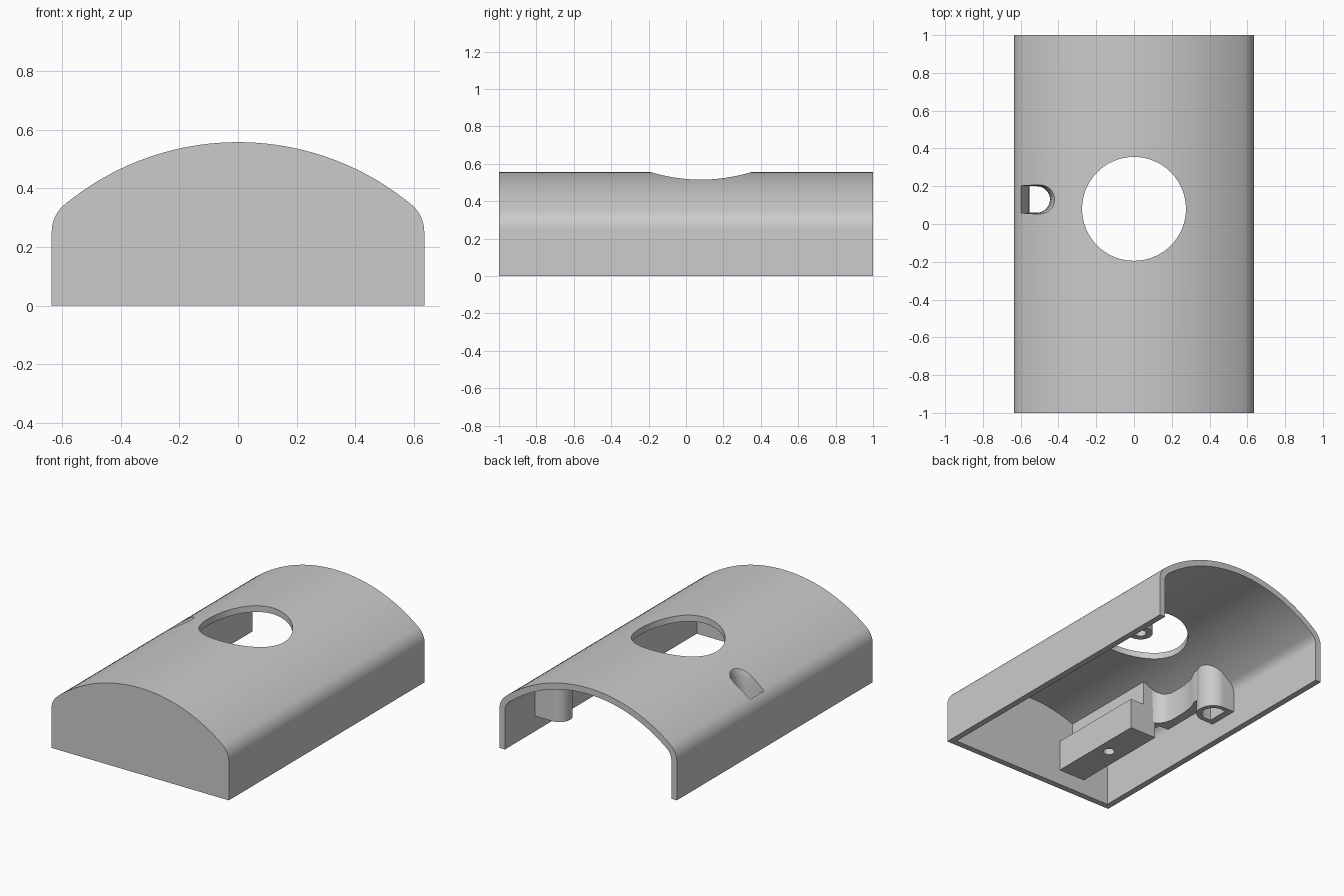
import bpy, bmesh, math

cube = bpy.data.objects.get("Cube")
if cube:
    bpy.data.objects.remove(cube)

grey = bpy.data.materials.new("plain_grey")
grey.use_nodes = True
GREY = (0.6, 0.6, 0.6, 1)
grey.diffuse_color = GREY
grey.node_tree.nodes["Principled BSDF"].inputs["Base Color"].default_value = GREY


def loft(name, rings):
    """Solid from matching rings of 3D points, capped at both ends."""
    bm = bmesh.new()
    loops = [[bm.verts.new(p) for p in ring] for ring in rings]
    n = len(loops[0])
    for a, b in zip(loops, loops[1:]):
        for i in range(n):
            j = (i + 1) % n
            bm.faces.new((a[i], a[j], b[j], b[i]))
    bm.faces.new(loops[0])
    bm.faces.new(loops[-1])
    bmesh.ops.recalc_face_normals(bm, faces=bm.faces)
    mesh = bpy.data.meshes.new(name)
    bm.to_mesh(mesh)
    bm.free()
    mesh.materials.append(grey)
    ob = bpy.data.objects.new(name, mesh)
    bpy.context.collection.objects.link(ob)
    return ob


def prism(name, plan, z0, z1):
    return loft(name, [[(x, y, z) for x, y in plan] for z in (z0, z1)])


def box(name, x0, x1, y0, y1, z0, z1):
    return prism(name, [(x0, y0), (x1, y0), (x1, y1), (x0, y1)], z0, z1)


def arc(cx, cy, r, start, end, n):
    angles = [math.radians(start + (end - start) * i / n) for i in range(n + 1)]
    return [(cx + r * math.cos(a), cy + r * math.sin(a)) for a in angles]


def circle(cx, cy, r, n=32):
    return arc(cx, cy, r, 0, 360, n)[:-1]


def boolean(ob, other, operation, keep=False):
    """Apply a boolean straight away and drop the helper."""
    mod = ob.modifiers.new("bool", 'BOOLEAN')
    mod.operation = operation
    mod.solver = 'EXACT'
    mod.object = other
    bpy.context.view_layer.update()
    graph = bpy.context.evaluated_depsgraph_get()
    mesh = bpy.data.meshes.new_from_object(ob.evaluated_get(graph))
    ob.modifiers.clear()
    ob.data = mesh
    if not keep:
        bpy.data.objects.remove(other)


def body(name, inset, y0, y1, z0):
    """Straight sides, rounded shoulders and a shallow arched roof."""
    shoulder = arc(0.511, 0.25, 0.124 - inset, 0, 50.5, 10)
    roof = arc(0, -0.37, 0.927 - inset, 50.5, 90, 20)
    half = [(0.635 - inset, z0)] + shoulder + roof[1:]
    outline = half + [(-x, z) for x, z in reversed(half[:-1])]
    return loft(name, [[(x, y, z) for x, z in outline] for y in (y0, y1)])


# Shell: closed at the front, open at the back and below
T = 0.04
shell = body("cover_shell", 0, -1, 1, 0)
boolean(shell, body("cavity", T, -1 + T, 1.2, -0.2), 'DIFFERENCE')
boolean(shell, prism("round_opening", circle(0, 0.08, 0.275, 64), 0.1, 0.8), 'DIFFERENCE')

# Mounting bar on the front wall, with a rib up to the roof
bar = box("mounting_bar", -0.41, -0.22, -0.98, -0.29, 0.1, 0.3)
boolean(bar, box("bar_rib", -0.45, -0.32, -0.981, -0.291, 0.2, 0.6), 'UNION')
boolean(bar, prism("bar_hole", circle(-0.305, -0.6, 0.035), 0, 0.22), 'DIFFERENCE')

# Curved arm from the bar to the slot boss
inner_edge = [(-0.36, -0.3), (-0.41, -0.285), (-0.445, -0.25), (-0.46, -0.2),
              (-0.46, -0.08), (-0.45, 0.0), (-0.425, 0.06), (-0.425, 0.1)]
arm = prism("bar_arm", inner_edge + [(-0.52, 0.1), (-0.52, -0.3)], 0.2, 0.6)


def d_plan(x_wall, cx, cy, r):
    """Half-round outline with its flat side at x_wall."""
    side = 1 if cx > x_wall else -1
    pts = [(cx + side * (x - cx), y) for x, y in arc(cx, cy, r, -90, 90, 20)]
    return pts + [(x_wall, cy + r), (x_wall, cy - r)]


# Half-round bosses: slot boss on one side, screw post on the other
slot_boss = prism("slot_boss", d_plan(-0.62, -0.515, 0.13, 0.1), 0.12, 0.6)
screw_post = prism("screw_post", d_plan(0.62, 0.47, 0.62, 0.075), 0.1, 0.6)
boolean(screw_post, prism("screw_hole", circle(0.47, 0.62, 0.035), 0, 0.3), 'DIFFERENCE')

# Trim every support under the roof
limit = body("support_limit", 0.015, -0.985, 0.99, -0.1)
for part in (bar, arm, slot_boss, screw_post):
    boolean(part, limit, 'INTERSECT', keep=True)
bpy.data.objects.remove(limit)

# Slot with a sloping outer side and a flared mouth
levels = [(0.0, -0.55, 0.07), (0.22, -0.555, 0.07),
          (0.34, -0.6, 0.072), (0.41, -0.6, 0.078), (0.5, -0.6, 0.11)]
for part in (shell, arm, slot_boss):
    cutter = loft("slot_cutter", [[(x, y, z) for x, y in d_plan(w, -0.515, 0.13, r)]
                                  for z, w, r in levels])
    boolean(part, cutter, 'DIFFERENCE')

# Smooth the curved surfaces, keeping hard edges
for part in (shell, bar, arm, slot_boss, screw_post):
    bpy.ops.object.select_all(action='DESELECT')
    part.select_set(True)
    bpy.context.view_layer.objects.active = part
    bpy.ops.object.shade_smooth_by_angle(angle=math.radians(30))
